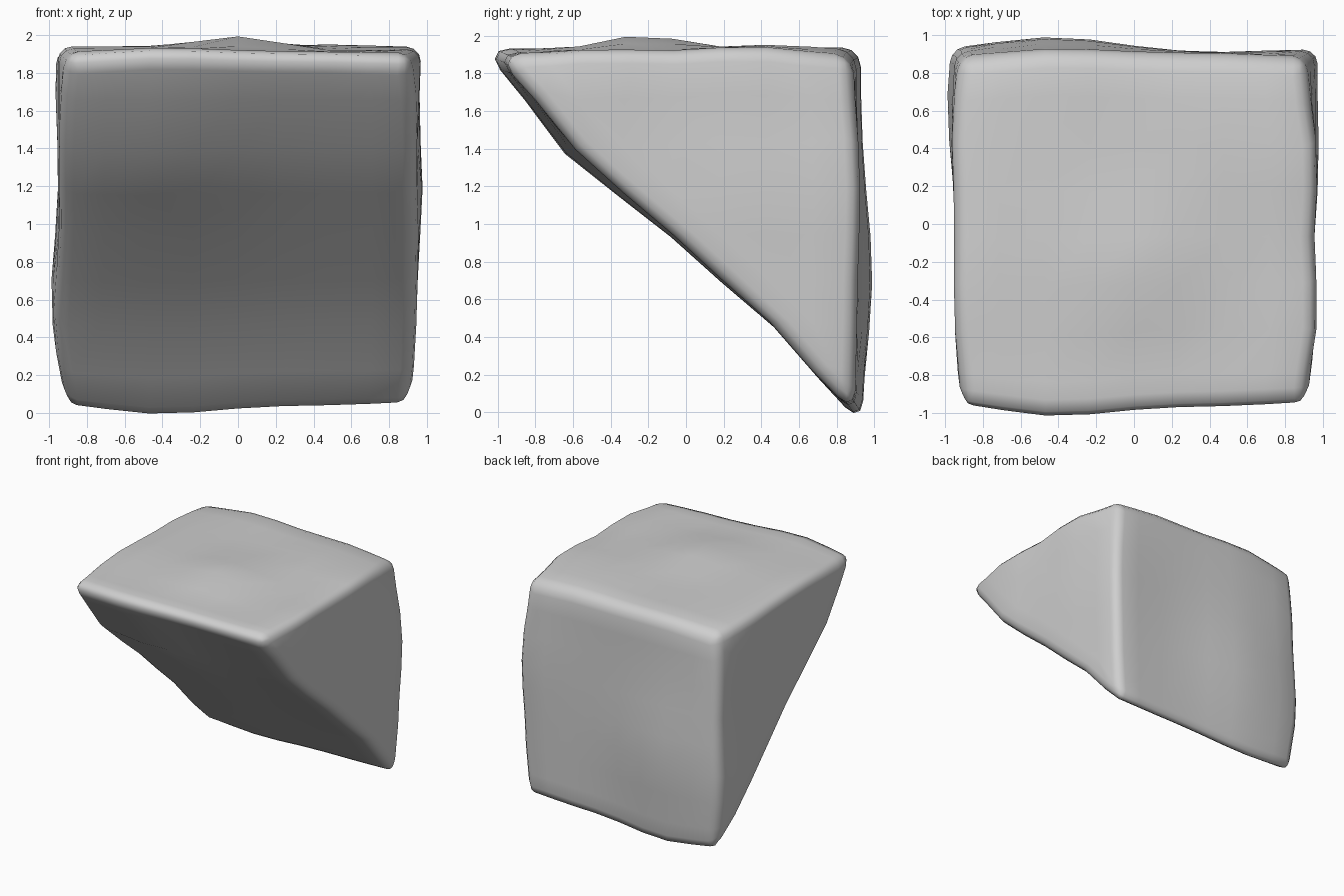
import bpy, bmesh, math
from mathutils import Vector

cube = bpy.data.objects.get("Cube")
if cube:
    bpy.data.objects.remove(cube, do_unlink=True)

GREY = (0.62, 0.62, 0.62, 1)
stone = bpy.data.materials.new("grey_stone")
stone.use_nodes = True
stone.diffuse_color = GREY
stone.node_tree.nodes["Principled BSDF"].inputs["Base Color"].default_value = GREY

# Triangular prism: overhanging front tip, top back corner, bottom corner
HALF = 0.945
section = [(-1.035, 1.915), (0.905, 1.915), (0.905, -0.025)]
bm = bmesh.new()
ends = [[bm.verts.new((x, y, z)) for y, z in section] for x in (-HALF, HALF)]
for end in ends:
    bm.faces.new(end)
for i in range(3):
    j = (i + 1) % 3
    bm.faces.new((ends[0][i], ends[0][j], ends[1][j], ends[1][i]))
bmesh.ops.subdivide_edges(bm, edges=bm.edges[:], cuts=7, use_grid_fill=True)
bmesh.ops.recalc_face_normals(bm, faces=bm.faces[:])

# Bevel sizes: wide on the tip and bottom edges, narrow round the two ends
TIP, BOTTOM, BACK, END = 0.15, 0.13, 0.1, 0.075
weight = bm.edges.layers.float.new("bevel_weight_edge")
for e in bm.edges:
    if e.calc_face_angle() > math.radians(50):
        a, b = (v.co for v in e.verts)
        if abs(a.x - b.x) < 0.01:
            size = END
        elif a.y < 0:
            size = TIP
        elif a.z < 1:
            size = BOTTOM
        else:
            size = BACK
        e[weight] = size / TIP

# Soft lumps: centre, push, radius
lumps = [
    ((0.02, -0.23, 1.91), (0, 0, 0.08), 0.3),
    ((0.44, 0.45, 1.91), (0, 0, 0.035), 0.4),
    ((-0.42, 0.9, 0.75), (0, 0.06, 0), 0.5),
    ((HALF, 0.3, 1.2), (0.03, 0, 0), 0.35),
    ((HALF, 0.9, 1.15), (0.025, 0.02, 0), 0.4),
    ((HALF, 0.3, 1.91), (0.03, 0, 0.02), 0.28),
    ((HALF, -0.45, 1.91), (0.03, 0, 0.02), 0.3),
    ((-HALF, 0.62, 0.62), (-0.045, 0, 0), 0.4),
    ((-HALF, 0.6, 1.8), (-0.03, 0, 0), 0.4),
    ((-HALF, -0.3, 1.91), (-0.01, 0, 0.025), 0.35),
    ((-0.4, -0.63, 1.4), (0, -0.03, -0.03), 0.4),
]
# Worn corners at both ends
inward = [(0.02, -0.015), (-0.025, -0.025), (-0.01, 0.015)]
for side in (-1, 1):
    for (y, z), (dy, dz) in zip(section, inward):
        lumps.append(((side * HALF, y, z), (-side * 0.04, dy, dz), 0.3))

# Full-width swell and hollow across the overhang: y, z, push, radius
waves = [(-0.52, 1.36, -0.038, 0.4), (0.42, 0.48, 0.022, 0.3)]

for v in bm.verts:
    p = v.co.copy()
    for centre, push, radius in lumps:
        v.co += Vector(push) * math.exp(-((p - Vector(centre)).length / radius) ** 2)
    for y, z, push, radius in waves:
        fall = math.exp(-(math.hypot(p.y - y, p.z - z) / radius) ** 2)
        v.co += Vector((0, push, push)) * fall
    # Long edges bow outward off-centre
    bow = 0.036 * math.exp(-((p.x + 0.42) / 0.42) ** 2)
    v.co += Vector((0, p.y - 0.25, p.z - 1.25)) * bow

mesh = bpy.data.meshes.new("rock_wedge")
bm.to_mesh(mesh)
bm.free()
rock = bpy.data.objects.new("rock_wedge", mesh)
bpy.context.collection.objects.link(rock)
mesh.materials.append(stone)

# Worn, rounded edges
bevel = rock.modifiers.new("worn_edges", "BEVEL")
bevel.width = TIP
bevel.segments = 3
bevel.limit_method = "WEIGHT"

bpy.context.view_layer.objects.active = rock
rock.select_set(True)
bpy.ops.object.modifier_apply(modifier=bevel.name)
bpy.ops.object.shade_smooth_by_angle(angle=math.radians(60))
